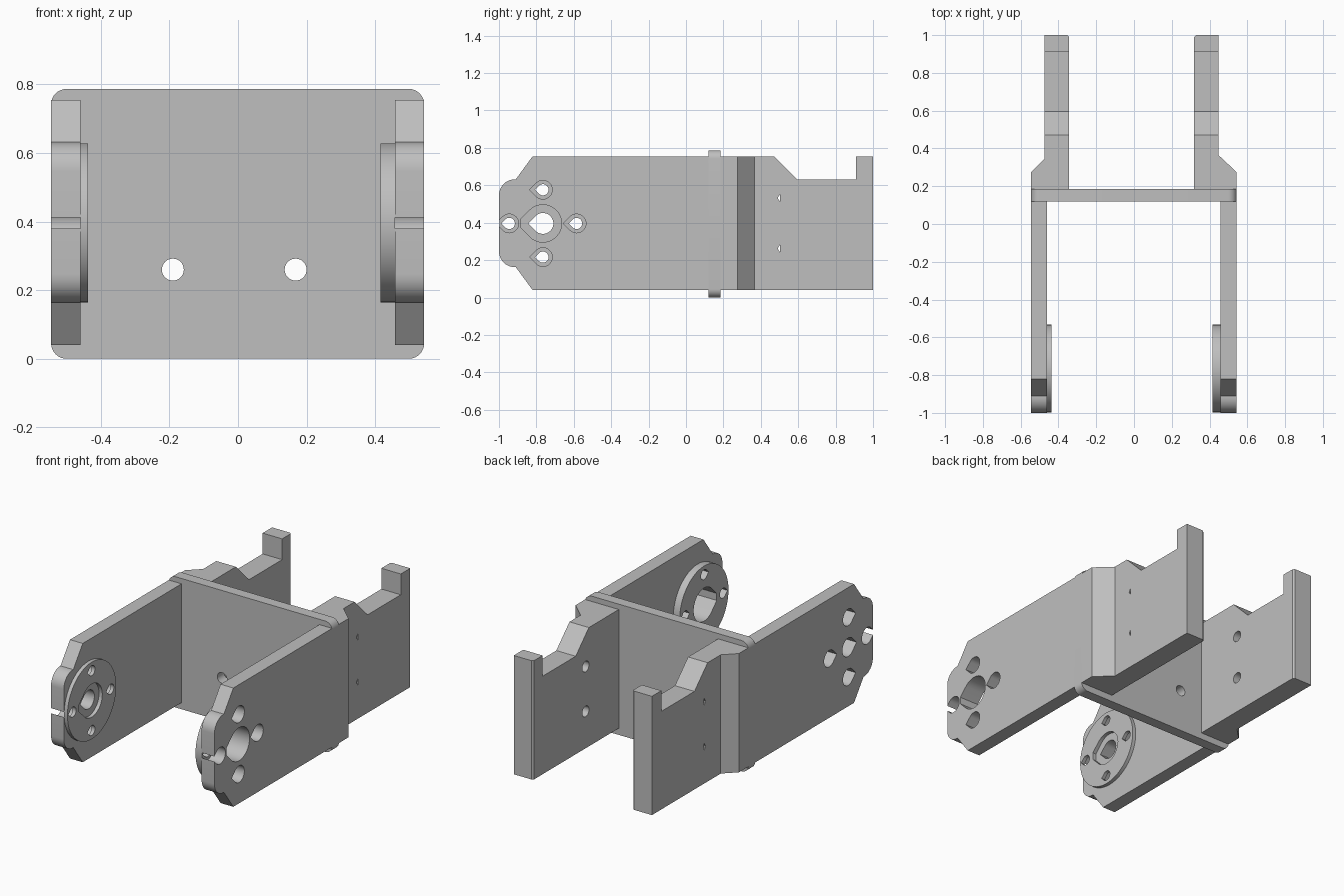
import bpy, bmesh
from math import cos, sin, pi, radians

cube = bpy.data.objects.get("Cube")
if cube:
    bpy.data.objects.remove(cube, do_unlink=True)

grey = bpy.data.materials.new("plain_grey")
grey.use_nodes = True
grey.diffuse_color = (0.52, 0.52, 0.52, 1)
grey.node_tree.nodes["Principled BSDF"].inputs["Base Color"].default_value = (0.52, 0.52, 0.52, 1)


def prism(name, pts, axis, lo, hi):
    """Extrude a closed 2D outline along an axis from lo to hi."""
    place = {"x": lambda u, v: (lo, u, v),
             "y": lambda u, v: (u, lo, v),
             "z": lambda u, v: (u, v, lo)}[axis]
    bm = bmesh.new()
    face = bm.faces.new([bm.verts.new(place(u, v)) for u, v in pts])
    out = bmesh.ops.extrude_face_region(bm, geom=[face])
    for v in out["geom"]:
        if isinstance(v, bmesh.types.BMVert):
            v.co["xyz".index(axis)] = hi
    bmesh.ops.recalc_face_normals(bm, faces=bm.faces)
    mesh = bpy.data.meshes.new(name)
    bm.to_mesh(mesh)
    bm.free()
    mesh.materials.append(grey)
    ob = bpy.data.objects.new(name, mesh)
    bpy.context.collection.objects.link(ob)
    return ob


def arc(cu, cv, r, start, end, n):
    return [(cu + r * cos(radians(start + (end - start) * i / n)),
             cv + r * sin(radians(start + (end - start) * i / n))) for i in range(n + 1)]


def circle(cu, cv, r, n=32):
    return arc(cu, cv, r, 0, 360, n)[:-1]


def teardrop(cu, cv, r, tip=1.41):
    """Round hole with a printable point towards the front."""
    pts = arc(cu, cv, r, -135, 135, 24)
    if tip < 1.4:
        h = r * (1.414 - tip)
        return pts + [(cu - r * tip, cv + h), (cu - r * tip, cv - h)]
    return pts + [(cu - r * tip, cv)]


def cut(ob, pts, axis, lo, hi):
    tool = prism("cutter", pts, axis, lo, hi)
    tool.hide_render = True
    mod = ob.modifiers.new("cut", "BOOLEAN")
    mod.operation, mod.solver, mod.object = "DIFFERENCE", "EXACT", tool
    bpy.context.view_layer.objects.active = ob
    bpy.ops.object.modifier_apply(modifier=mod.name)
    bpy.data.objects.remove(tool, do_unlink=True)


def smooth(ob):
    bpy.ops.object.select_all(action="DESELECT")
    ob.select_set(True)
    bpy.context.view_layer.objects.active = ob
    bpy.ops.object.shade_smooth_by_angle(angle=radians(25))


# Cross plate with rounded corners and two screw holes
R, L, TOP = -0.545, 0.543, 0.787
c = 0.045
outline = (arc(L - c, TOP - c, c, 0, 90, 8) + arc(R + c, TOP - c, c, 90, 180, 8)
           + arc(R + c, c, c, 180, 270, 8) + arc(L - c, c, c, 270, 360, 8))
plate = prism("cross_plate", outline, "y", 0.12, 0.185)
for x in (-0.19, 0.168):
    cut(plate, circle(x, 0.26, 0.032), "y", 0, 0.3)
smooth(plate)

# Front arms with hubs
HY, HZ, STEP = -0.765, 0.396, 0.18
bolts = [(HY + STEP, HZ), (HY - STEP, HZ), (HY, HZ + STEP), (HY, HZ - STEP)]
arm_outline = ([(0.12, 0.04), (0.12, 0.755), (-0.82, 0.755), (-0.91, 0.632)]
               + arc(-0.915, 0.547, 0.085, 90, 180, 10)
               + arc(-0.915, 0.247, 0.085, 180, 270, 10)
               + [(-0.91, 0.162), (-0.82, 0.04)])
for side, outer, inner, face, bore in (("left", L, 0.458, 0.415, 0.1),
                                       ("right", R, -0.46, -0.438, 0.056)):
    arm = prism(side + "_front_arm", arm_outline, "x", *sorted((outer, inner)))
    hub = prism(side + "_hub_ring", circle(HY, HZ, 0.232, 64), "x", *sorted((inner, face)))
    for ob, r_centre, r_bolt in ((arm, bore, 0.05), (hub, 0.1, 0.03)):
        span = sorted((outer * 1.2, face * 0.8))
        cut(ob, teardrop(HY, HZ, r_centre, 1.2 if r_centre == 0.1 else 1.41), "x", *span)
        for y, z in bolts:
            cut(ob, teardrop(y, z, r_bolt), "x", *span)
        smooth(ob)

# Rear arms: flared root, notched top, blind holes on the inner face
notch = [(0.47, 0.755), (0.595, 0.63), (0.91, 0.63), (0.91, 0.8), (0.425, 0.8)]
for side, root, outer, inner, flare in (("left", L, 0.447, 0.318, 0.365),
                                        ("right", R, -0.473, -0.343, 0.345)):
    s = 1 if outer > 0 else -1
    plan = [(inner, 0.185), (root, 0.185), (root, 0.275), (outer, flare),
            (outer, 1), (inner + s * 0.01, 1), (inner, 0.99)]
    arm = prism(side + "_rear_arm", plan, "z", 0.04, 0.755)
    cut(arm, notch, "x", *sorted((inner - s * 0.1, root + s * 0.1)))
    for z in (0.262, 0.532):
        cut(arm, circle(0.5, z, 0.032, 24), "x", *sorted((inner - s * 0.1, outer - s * 0.02)))
        slit = [(0.49, z), (0.502, z - 0.02), (0.502, z + 0.02)]
        cut(arm, slit, "x", *sorted((inner, outer + s * 0.1)))
    smooth(arm)
